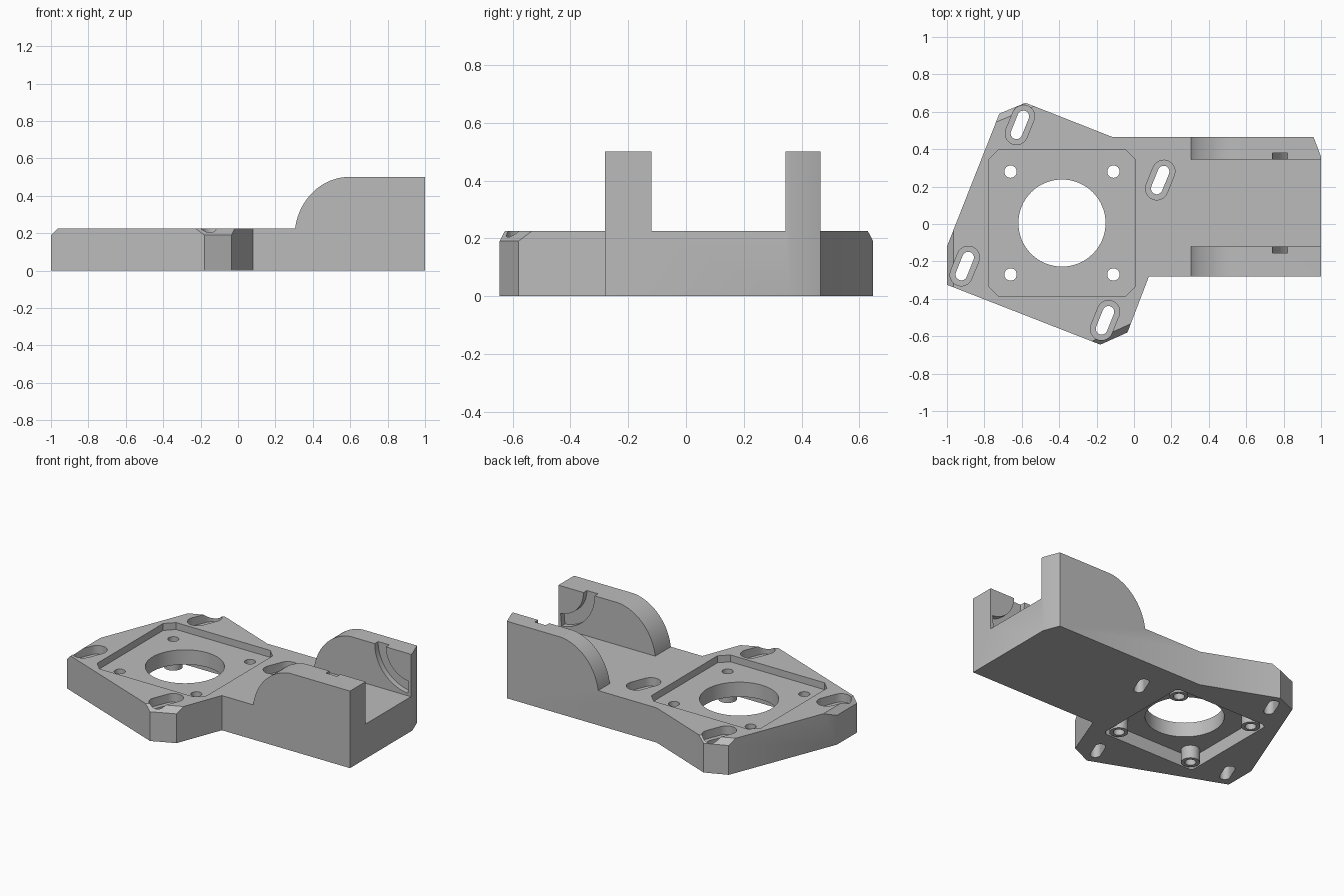
import bpy, bmesh, math
from mathutils import Matrix, Vector

if "Cube" in bpy.data.objects:
    bpy.data.objects.remove(bpy.data.objects["Cube"], do_unlink=True)

TOP = 0.225
WALL_TOP = 0.5
CENTER = Vector((-0.385, 0.005))
BOLT = 0.275

grey = bpy.data.materials.new("plain grey")
grey.use_nodes = True
grey.diffuse_color = (0.5, 0.5, 0.5, 1)
grey.node_tree.nodes["Principled BSDF"].inputs["Base Color"].default_value = (0.5, 0.5, 0.5, 1)


def prism(name, pts, lo, hi, matrix=Matrix()):
    """Extrude a 2D outline from lo to hi, then place it."""
    bm = bmesh.new()
    face = bm.faces.new([bm.verts.new((x, y, lo)) for x, y in pts])
    new = bmesh.ops.extrude_face_region(bm, geom=[face])["geom"]
    bmesh.ops.translate(bm, vec=(0, 0, hi - lo),
                        verts=[g for g in new if isinstance(g, bmesh.types.BMVert)])
    bm.transform(matrix)
    bmesh.ops.recalc_face_normals(bm, faces=bm.faces)
    mesh = bpy.data.meshes.new(name)
    bm.to_mesh(mesh)
    bm.free()
    mesh.materials.append(grey)
    obj = bpy.data.objects.new(name, mesh)
    bpy.context.collection.objects.link(obj)
    return obj


def arc(cx, cy, r, a0, a1, n):
    return [(cx + r * math.cos(math.radians(a0 + (a1 - a0) * i / n)),
             cy + r * math.sin(math.radians(a0 + (a1 - a0) * i / n))) for i in range(n + 1)]


def circle(cx, cy, r, n=48):
    return arc(cx, cy, r, 0, 360, n)[:-1]


def slot(width, length):
    h = (length - width) / 2
    return arc(0, h, width / 2, 0, 180, 12) + arc(0, -h, width / 2, 180, 360, 12)


def octagon(half, cut):
    x, y = CENTER
    a, b = half, half - cut
    return [(x + u, y + v) for u, v in
            ((a, -b), (a, b), (b, a), (-b, a), (-a, b), (-a, -b), (-b, -a), (b, -a))]


def combine(body, tool, operation="DIFFERENCE"):
    mod = body.modifiers.new("cut", "BOOLEAN")
    mod.operation = operation
    mod.solver = "EXACT"
    mod.object = tool
    bpy.context.view_layer.objects.active = body
    bpy.ops.object.modifier_apply(modifier=mod.name)
    bpy.data.objects.remove(tool, do_unlink=True)


# Maps outline (x, y) to (x, z), with the extrusion running along -y
SIDE = Matrix.Rotation(math.pi / 2, 4, "X")

# Whole bracket outline, full height
outline = [(-0.58, 0.648), (-0.72, 0.59), (-1, -0.12), (-1, -0.325), (-0.18, -0.645),
           (-0.035, -0.58), (0.08, -0.28), (1, -0.28), (1, 0.36), (0.96, 0.465), (-0.115, 0.465)]
body = prism("mounting_bracket", outline, 0, WALL_TOP)

# Remove the space above the plate, leaving curved cheek fronts
curve = arc(0.6, 0.18, 0.32, 95, 172, 20)
curve = [(0.305 + (x - curve[-1][0]) * 0.265 / (curve[0][0] - curve[-1][0]),
          TOP + (z - curve[-1][1]) * (WALL_TOP - TOP) / (curve[0][1] - curve[-1][1]))
         for x, z in curve]
combine(body, prism("front_space", [(0.57, 0.6), *curve, (-1.2, TOP), (-1.2, 0.6)], -1, 1, SIDE))

# Channel between the cheeks
combine(body, prism("channel", [(0.1, -0.12), (1.2, -0.12), (1.2, 0.345), (0.1, 0.345)], TOP, 0.7))

# Cross hole through both cheeks
combine(body, prism("cross_hole", circle(0.595, 0.335, 0.11), -1, 1, SIDE))

# Curved grooves on the inner cheek faces
groove = arc(1, WALL_TOP, 0.26, 170, 265, 20) + arc(1, WALL_TOP, 0.18, 265, 170, 20)
for y0, y1 in ((-0.155, -0.08), (0.3, 0.38)):
    combine(body, prism("groove", groove, -y1, -y0, SIDE))

# Sloped top edges at the three blunt corners
for a, b in ((0, 1), (2, 3), (4, 5)):
    p, q = Vector(outline[a]), Vector(outline[b])
    along = (q - p).normalized()
    out = Vector((along.y, -along.x))
    if out.dot(p - CENTER) < 0:
        out = -out
    mid = (p + q) / 2
    m = Matrix(((out.x, 0, along.x, mid.x), (out.y, 0, along.y, mid.y),
                (0, 1, 0, 0), (0, 0, 0, 1)))
    combine(body, prism("corner_slope", [(0.1, 0.09), (0.1, 0.32), (-0.13, 0.32)], -0.25, 0.25, m))

# Shallow top pocket and deeper square pocket underneath
combine(body, prism("top_pocket", octagon(0.393, 0.055), TOP - 0.045, 0.4))
combine(body, prism("bottom_pocket", octagon(0.34, 0.02), -0.1, 0.085))

# Corner posts inside the lower pocket, then their bolt holes
corners = [CENTER + Vector((sx * BOLT, sy * BOLT)) for sx in (-1, 1) for sy in (-1, 1)]
for c in corners:
    combine(body, prism("post", circle(c.x, c.y, 0.055, 32), 0, 0.12), "UNION")
for c in corners:
    combine(body, prism("bolt_hole", circle(c.x, c.y, 0.033, 24), -0.1, 0.4))
combine(body, prism("center_hole", circle(*CENTER, 0.233, 64), -0.1, 0.4))

# Slanted mounting slots with counterbores
for x, y in ((-0.61, 0.53), (0.14, 0.235), (-0.905, -0.225), (-0.155, -0.515)):
    m = Matrix.Translation((x, y, 0)) @ Matrix.Rotation(math.radians(-22), 4, "Z")
    combine(body, prism("slot", slot(0.062, 0.16), -0.1, 0.4, m))
    combine(body, prism("counterbore", slot(0.12, 0.22), TOP - 0.055, 0.4, m))

# Shading
bpy.ops.object.select_all(action="DESELECT")
body.select_set(True)
bpy.context.view_layer.objects.active = body
bpy.ops.object.shade_smooth_by_angle(angle=math.radians(25))
